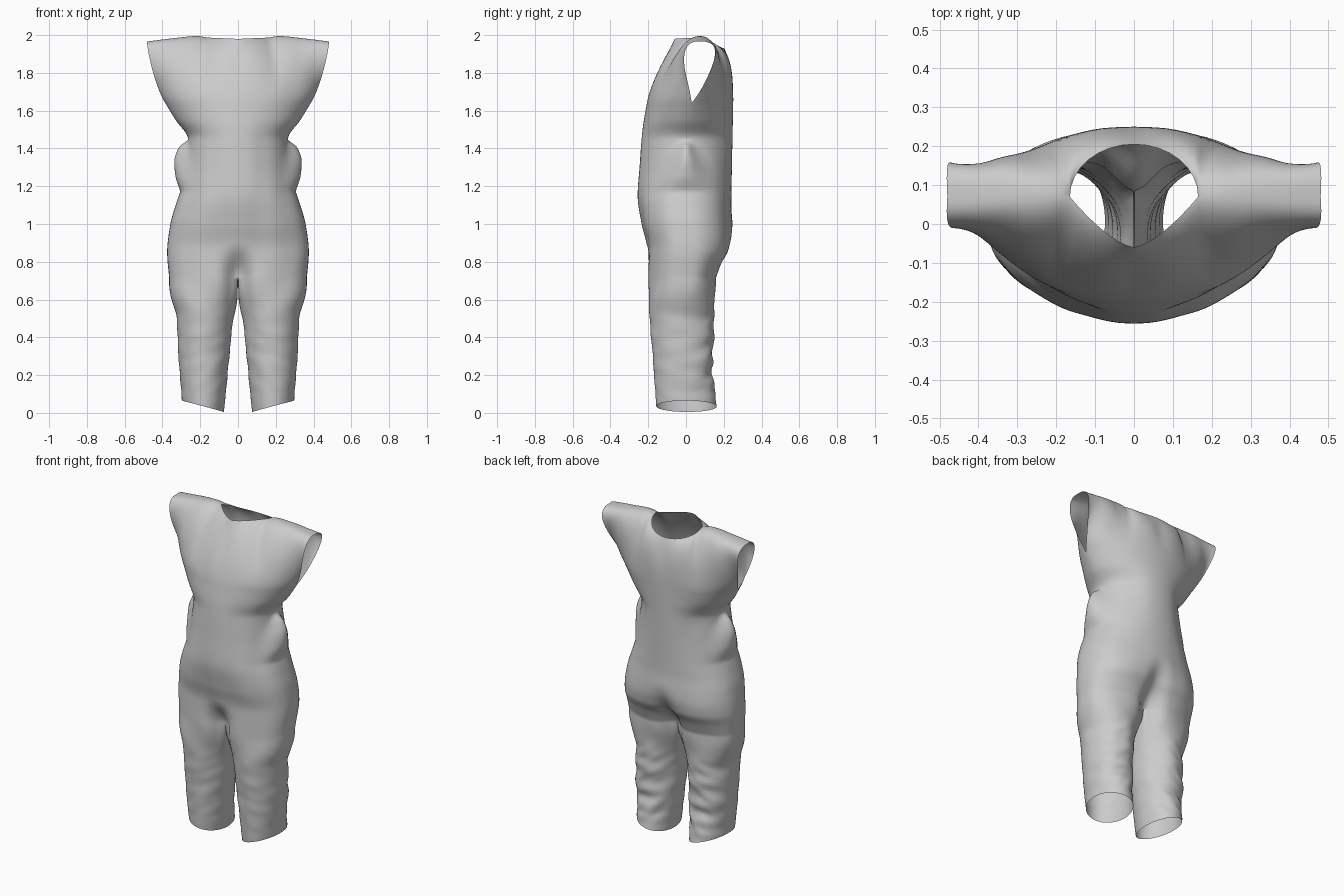
import bpy, bmesh
from math import sin, cos, pi, exp, radians
from mathutils import Vector, noise

if "Cube" in bpy.data.objects:
    bpy.data.objects.remove(bpy.data.objects["Cube"])

M = 48          # columns around half of the torso
K = 12          # columns along the inner leg
Z_CROTCH, Z_ARMPIT = 0.72, 1.64


def curve(*pts):
    """Smooth function through (position, value) pairs."""
    xs, ys = [p[0] for p in pts], [p[1] for p in pts]
    n = len(pts)
    sl = [(ys[i + 1] - ys[i]) / (xs[i + 1] - xs[i]) for i in range(n - 1)]
    m = [sl[0]] + [2 * a * b / (a + b) if a * b > 0 else 0 for a, b in zip(sl, sl[1:])] + [sl[-1]]

    def f(x):
        x = min(max(x, xs[0]), xs[-1])
        i = max(k for k in range(n - 1) if xs[k] <= x)
        h = xs[i + 1] - xs[i]
        t = (x - xs[i]) / h
        return ((2*t**3 - 3*t*t + 1) * ys[i] + (t**3 - 2*t*t + t) * h * m[i]
                + (3*t*t - 2*t**3) * ys[i + 1] + (t**3 - t*t) * h * m[i + 1])
    return f


def smooth(t):
    t = min(max(t, 0), 1)
    return t * t * (3 - 2 * t)


# torso profiles against height
width = curve((.72, .365), (.85, .375), (1, .358), (1.1, .33), (1.2, .298), (1.35, .275),
              (1.45, .265), (1.55, .33), (1.64, .385))
front = curve((.72, -.212), (.87, -.207), (1, -.235), (1.15, -.256), (1.3, -.246), (1.5, -.23), (1.64, -.207))
back = curve((.72, .17), (.79, .2), (.86, .238), (.94, .25), (1.1, .24), (1.3, .243), (1.64, .25))
middle = curve((.72, 0), (1.4, 0), (1.64, .03))
power = curve((.72, .72), (1, .8), (1.3, 1), (1.64, 1.15))
pouch = curve((1.17, 0), (1.26, .045), (1.34, .06), (1.40, .048), (1.445, 0))

# leg profiles against height
leg_out = curve((0, .292), (.1, .3), (.3, .315), (.5, .325), (.6, .345), (.72, .367))
leg_in = curve((0, .075), (.4, .036), (.6, .013), (.72, .002))
leg_front = curve((0, -.155), (.2, -.17), (.6, -.2), (.72, -.212))
leg_back = curve((0, .17), (.1, .152), (.3, .142), (.6, .15), (.72, .165))


def torso(a, z):
    """Half cross-section: a runs 0 (front) to pi (back) round the side."""
    spread = .12 + max(0, 1.43 - z) * 1.6
    bulge = pouch(z) * exp(-((a - pi / 2) / spread) ** 2)
    x = width(z) * sin(a) + bulge
    c = cos(a)
    edge = front(z) if c > 0 else back(z)
    y = middle(z) + (edge - middle(z)) * abs(c) ** power(z)
    # crease between the legs, front and back
    top = .9 if c > 0 else 1.02
    crease = .085 * smooth((top - z) / (top - Z_CROTCH)) * exp(-(x / .065) ** 2)
    y += crease if c > 0 else -crease
    # soft cloth folds, fading at the centre
    y += .008 * noise.noise((x * 9, y * 6, z * 3)) * smooth(x / .15) * smooth((1.6 - z) / .2)
    return Vector((max(x, 0) if 0 < a < pi else 0, y, z))


def leg_point(j, v):
    """j runs round the leg, v from crotch (0) to hem (1)."""
    if j <= M:
        a = pi * j / M
        top = torso(a, Z_CROTCH)
        phi = radians(-150 + 300 * j / M)
    else:
        s = (j - M) / K
        f, b = torso(0, Z_CROTCH), torso(pi, Z_CROTCH)
        top = b.lerp(f, s)
        top.z -= .05 * sin(pi * s)
        phi = radians(150 + 60 * s)
    hem = .035 + .03 * cos(phi)
    z = top.z + (hem - top.z) * v
    xc, hw = (leg_out(z) + leg_in(z)) / 2, (leg_out(z) - leg_in(z)) / 2
    yc, hy = (leg_back(z) + leg_front(z)) / 2, (leg_back(z) - leg_front(z)) / 2
    p = Vector((xc + hw * cos(phi), yc + hy * sin(phi), z))
    # wrinkles, strongest at the back of the knee and calf
    amp = (.03 + .08 * max(0, sin(phi))) * smooth((.65 - z) / .25) * smooth((z - .03) / .1)
    k = 1 + amp * noise.noise((p.x * 9, p.y * 7, z * 15 + p.x * 6))
    p.x, p.y = xc + (p.x - xc) * k, yc + (p.y - yc) * k
    q = p.lerp(top, 1 - smooth(v / .3))
    q.z = z
    if v > 0:
        q.x = max(q.x, .002)
    return q


NECK = 1 / 3     # share of the yoke's top edge that is neckline
shoulder_z = curve((0, 1.987), (.15, 1.995), (.6, 1.982), (1, 1.966))
off_y = {1: curve((0, -.05), (NECK, -.10), (1, -.13)), -1: curve((0, .03), (NECK, .12), (1, .18))}
off_z = {1: curve((0, -.11), (NECK, -.005), (1, .01)), -1: curve((0, -.09), (NECK, 0), (1, .01))}


def yoke_point(u, v, side):
    """Chest or upper back: u from centre to armhole, v from armpit to shoulder."""
    a = u * pi / 2 if side > 0 else pi - u * pi / 2
    p0 = torso(a, Z_ARMPIT)
    p1 = p0 + (p0 - torso(a, Z_ARMPIT - .03)) * 3.7
    p1.y += (-.03 if side > 0 else .07) * u ** 5
    if u < NECK - 1e-6:
        s = u / NECK
        if side > 0:
            p3 = Vector((.165 * s, -.06 + .13 * s ** 1.5, 1.98 + .007 * s))
        else:
            p3 = Vector((.165 * sin(s * pi / 2), .07 + .135 * cos(s * pi / 2), 1.987 - .06 * cos(s * pi / 2)))
    else:
        s = (u - NECK) / (1 - NECK)
        p3 = Vector((.165 + .315 * s, .07, shoulder_z(s)))
    p2 = p3 + Vector((.01 * u, off_y[side](u), off_z[side](u)))
    w = 1 - v
    p = p0 * w**3 + p1 * (3*w*w*v) + p2 * (3*w*v*v) + p3 * v**3
    # gentle drape toward the sleeve
    p.y += .01 * noise.noise((p.x * 10, side * 3, p.z * 4)) * sin(pi * v) * smooth(u / .3)
    if u < 1e-6:
        p.x = 0
    return p


def add_grid(bm, rows, closed=False):
    vs = [[bm.verts.new(p) for p in row] for row in rows]
    n = len(vs[0])
    for r0, r1 in zip(vs, vs[1:]):
        for j in range(n if closed else n - 1):
            k = (j + 1) % n
            bm.faces.new((r0[j], r0[k], r1[k], r1[j]))


bm = bmesh.new()
# torso from crotch to armpit
NT = 76
add_grid(bm, [[torso(pi * j / M, Z_CROTCH + (Z_ARMPIT - Z_CROTCH) * i / NT) for j in range(M + 1)]
              for i in range(NT + 1)])
# trouser leg
add_grid(bm, [[leg_point(j, i / 60) for j in range(M + K)] for i in range(61)], closed=True)
# chest and upper back, meeting in the shoulder seam
for side in (1, -1):
    add_grid(bm, [[yoke_point(u / (M // 2), v / 28, side) for u in range(M // 2 + 1)] for v in range(29)])
bmesh.ops.remove_doubles(bm, verts=bm.verts, dist=1e-4)
bmesh.ops.recalc_face_normals(bm, faces=bm.faces)
# make the open shell face outward
probe = max(bm.faces, key=lambda f: -f.calc_center_median().y)
if probe.normal.y > 0:
    bmesh.ops.reverse_faces(bm, faces=bm.faces)

mesh = bpy.data.meshes.new("jumpsuit")
bm.to_mesh(mesh)
bm.free()
suit = bpy.data.objects.new("jumpsuit", mesh)
bpy.context.collection.objects.link(suit)
mirror = suit.modifiers.new("mirror", 'MIRROR')
mirror.use_clip = True
mirror.merge_threshold = .0005
for poly in mesh.polygons:
    poly.use_smooth = True
